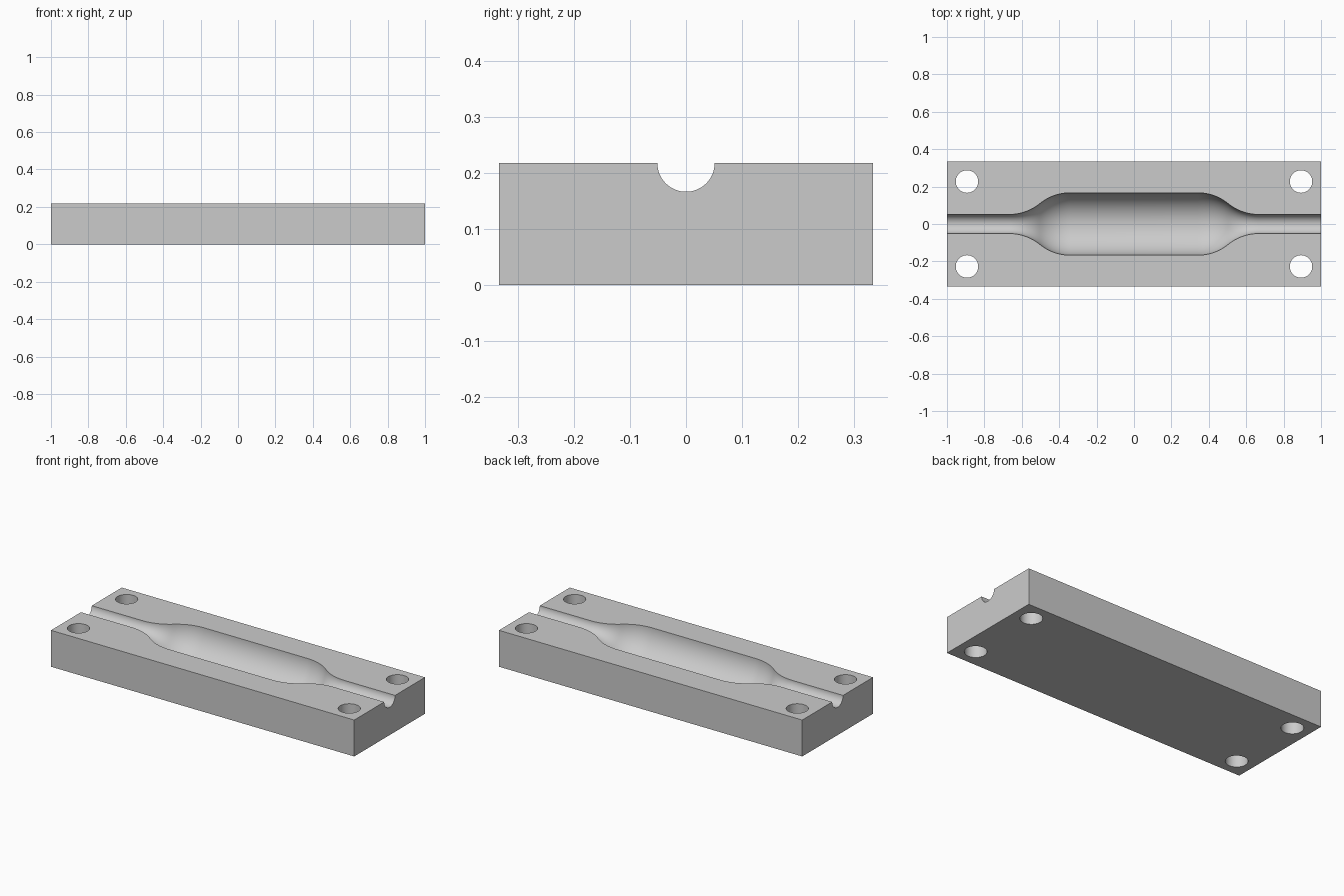
import bpy, bmesh, math
from mathutils import Matrix

L, W, H = 2.0, 0.667, 0.217
R_END, R_MID = 0.051, 0.167
X_MID, X_END = 0.34, 0.667

cube = bpy.data.objects.get("Cube")
if cube:
    bpy.data.objects.remove(cube, do_unlink=True)

grey = bpy.data.materials.new("light grey")
grey.use_nodes = True
grey.diffuse_color = (0.6, 0.6, 0.6, 1)
grey.node_tree.nodes["Principled BSDF"].inputs["Base Color"].default_value = (0.6, 0.6, 0.6, 1)


def make_object(name, bm):
    bmesh.ops.recalc_face_normals(bm, faces=bm.faces)
    mesh = bpy.data.meshes.new(name)
    bm.to_mesh(mesh)
    bm.free()
    mesh.materials.append(grey)
    obj = bpy.data.objects.new(name, mesh)
    bpy.context.collection.objects.link(obj)
    return obj


def shoulder(steps=12):
    """Two tangent arcs from the wide chamber to the narrow channel."""
    dx, dr = (X_END - X_MID) / 2, (R_MID - R_END) / 2
    arc = (dx * dx + dr * dr) / (2 * dr)
    sweep = math.asin(dx / arc)
    first = [(arc * math.sin(sweep * i / steps), arc * (1 - math.cos(sweep * i / steps)))
             for i in range(steps + 1)]
    second = [(2 * dx - x, 2 * dr - d) for x, d in reversed(first[:-1])]
    return [(X_MID + x, R_MID - d) for x, d in first + second]


# Solid block
bm = bmesh.new()
bmesh.ops.create_cube(bm, size=1, matrix=Matrix.Translation((0, 0, H / 2)) @ Matrix.Diagonal((L, W, H, 1)))
block = make_object("mould_block", bm)

# Turned cavity shape, centred on the top face
half = shoulder() + [(L / 2 + 0.1, R_END)]
profile = [(-x, r) for x, r in reversed(half)] + half
SEG = 96
bm = bmesh.new()
rings = []
for x, r in profile:
    angles = [2 * math.pi * (k + 0.5) / SEG for k in range(SEG)]
    rings.append([bm.verts.new((x, r * math.cos(a), H + r * math.sin(a))) for a in angles])
for a, b in zip(rings, rings[1:]):
    for k in range(SEG):
        n = (k + 1) % SEG
        bm.faces.new((a[k], a[n], b[n], b[k]))
bm.faces.new(rings[0])
bm.faces.new(rings[-1])
cutters = [make_object("cavity_cutter", bm)]

# Four through holes for dowels
bm = bmesh.new()
for sx in (-1, 1):
    for sy in (-1, 1):
        bmesh.ops.create_cone(bm, cap_ends=True, segments=64, radius1=0.06, radius2=0.06, depth=1,
                              matrix=Matrix.Translation((sx * 0.893, sy * 0.227, H / 2)))
cutters.append(make_object("dowel_hole_cutter", bm))

# Cut the block, then smooth the curved walls
bpy.ops.object.select_all(action='DESELECT')
block.select_set(True)
bpy.context.view_layer.objects.active = block
for cutter in cutters:
    cutter.hide_render = True
    mod = block.modifiers.new(cutter.name, 'BOOLEAN')
    mod.operation = 'DIFFERENCE'
    mod.solver = 'EXACT'
    mod.object = cutter
    bpy.ops.object.modifier_apply(modifier=mod.name)
    bpy.data.objects.remove(cutter, do_unlink=True)
bpy.ops.object.shade_smooth_by_angle(angle=math.radians(30))
